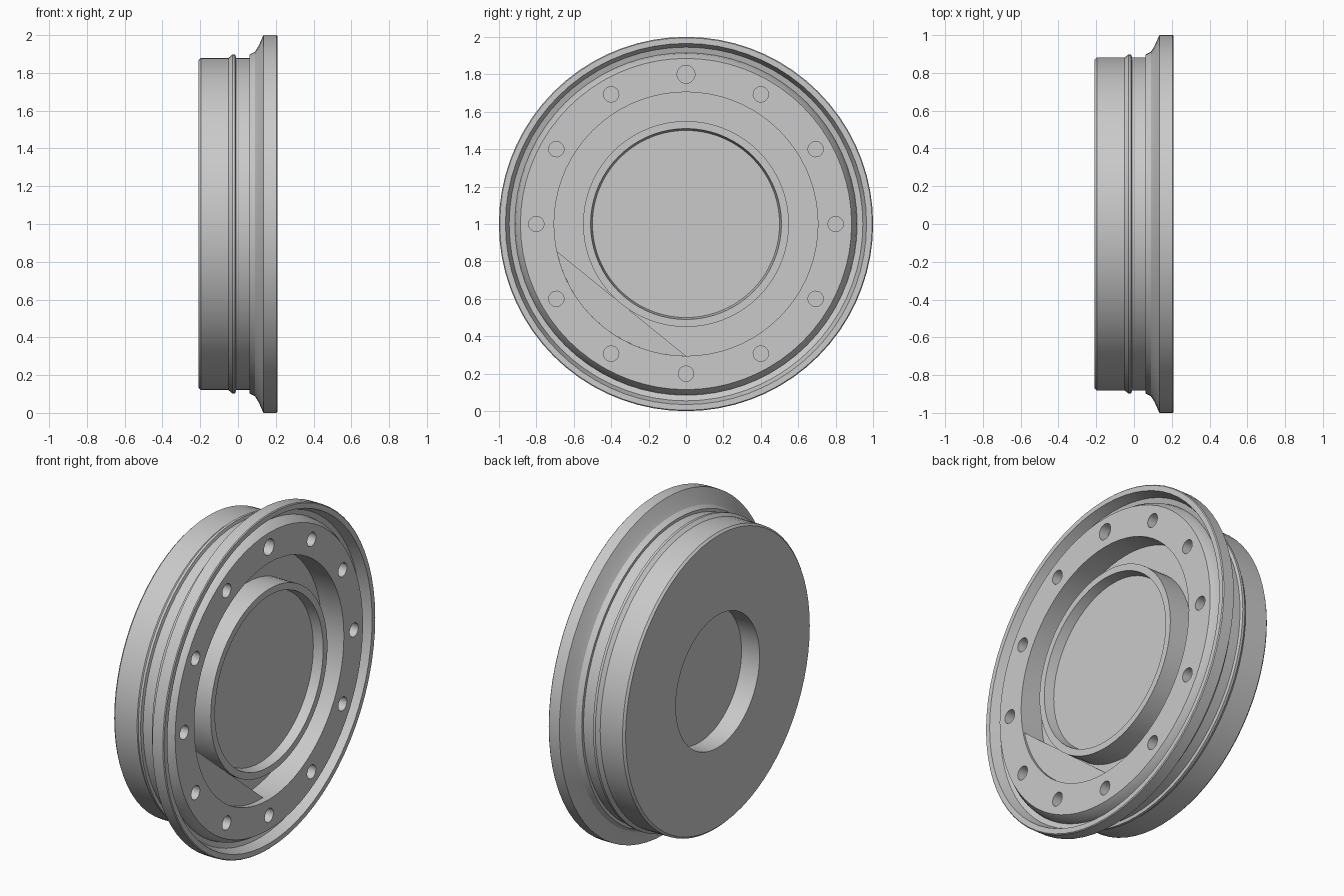
import bpy, bmesh, math
from mathutils import Matrix, Vector

cube = bpy.data.objects.get("Cube")
if cube:
    bpy.data.objects.remove(cube, do_unlink=True)

grey = bpy.data.materials.new("plain grey")
grey.use_nodes = True
COLOUR = (0.59, 0.59, 0.59, 1)
grey.diffuse_color = COLOUR
grey.node_tree.nodes["Principled BSDF"].inputs["Base Color"].default_value = COLOUR

CENTRE = Vector((0, 0, 1))
PLATE_X = 0.205


def add_object(name, bm):
    bmesh.ops.recalc_face_normals(bm, faces=bm.faces)
    mesh = bpy.data.meshes.new(name)
    bm.to_mesh(mesh)
    bm.free()
    mesh.materials.append(grey)
    obj = bpy.data.objects.new(name, mesh)
    obj.location = CENTRE
    bpy.context.collection.objects.link(obj)
    return obj


def lathe(name, profile, segments=72):
    """Turn (x, radius) points around the x axis."""
    bm = bmesh.new()
    verts = [bm.verts.new((x, 0, r)) for x, r in profile]
    edges = [bm.edges.new(pair) for pair in zip(verts, verts[1:])]
    bmesh.ops.spin(bm, geom=verts + edges, cent=(0, 0, 0), axis=(1, 0, 0),
                   angle=math.tau, steps=segments, use_duplicate=False)
    bmesh.ops.remove_doubles(bm, verts=bm.verts, dist=0.0005)
    return add_object(name, bm)


# Wheel body: back pocket, drum, bead, flared rim, groove, plate, recess, hub ring
wheel = lathe("wheel_body", [
    (-0.09, 0), (-0.09, 0.395), (-0.209, 0.395),
    (-0.209, 0.868), (-0.197, 0.88),
    (-0.05, 0.88), (-0.03, 0.897), (-0.015, 0.897), (-0.01, 0.88),
    (0.06, 0.88), (0.06, 0.897), (0.09, 0.912), (0.11, 0.945), (0.13, 0.99),
    (0.135, 1.0), (0.204, 1.0), (0.209, 0.995),
    (0.209, 0.965), (0.15, 0.945), (0.14, 0.915), (0.165, 0.91),
    (PLATE_X, 0.885), (PLATE_X, 0.705), (0.06, 0.705),
    (0.06, 0.55), (PLATE_X, 0.55), (PLATE_X, 0.51), (0.147, 0.5), (0.147, 0),
])

# Bolt holes, the top one slightly larger
bm = bmesh.new()
for i in range(12):
    radius = 0.048 if i == 0 else 0.041
    place = (Matrix.Rotation(i * math.tau / 12, 4, 'X')
             @ Matrix.Translation((PLATE_X, 0, 0.8))
             @ Matrix.Rotation(math.pi / 2, 4, 'Y'))
    bmesh.ops.create_cone(bm, cap_ends=True, segments=20, radius1=radius,
                          radius2=radius, depth=0.12, matrix=place)
cutter = add_object("bolt_hole_cutter", bm)
cutter.hide_render = True
cutter.hide_viewport = True

cut = wheel.modifiers.new("bolt_holes", 'BOOLEAN')
cut.operation = 'DIFFERENCE'
cut.solver = 'EXACT'
cut.object = cutter
bpy.context.view_layer.update()
cut_mesh = bpy.data.meshes.new_from_object(
    wheel.evaluated_get(bpy.context.evaluated_depsgraph_get()))
wheel.modifiers.clear()
wheel.data = cut_mesh
bpy.data.objects.remove(cutter, do_unlink=True)

# Web covering one segment of the recess, sinking slightly towards the bottom
bm = bmesh.new()
start, end = math.radians(192), math.radians(270)
arc = []
for i in range(15):
    t = i / 14
    a = start + (end - start) * t
    arc.append(bm.verts.new((PLATE_X - 0.01 - 0.03 * t,
                             0.705 * math.cos(a), 0.705 * math.sin(a))))
face = bm.faces.new(arc)
made = bmesh.ops.extrude_face_region(bm, geom=[face])
bmesh.ops.translate(bm, vec=(-0.008, 0, 0),
                    verts=[v for v in made["geom"] if isinstance(v, bmesh.types.BMVert)])
add_object("recess_web", bm)

# Smooth the turned surfaces, keep the edges crisp
bpy.ops.object.select_all(action='DESELECT')
wheel.select_set(True)
bpy.context.view_layer.objects.active = wheel
bpy.ops.object.shade_smooth_by_angle(angle=math.radians(25))
